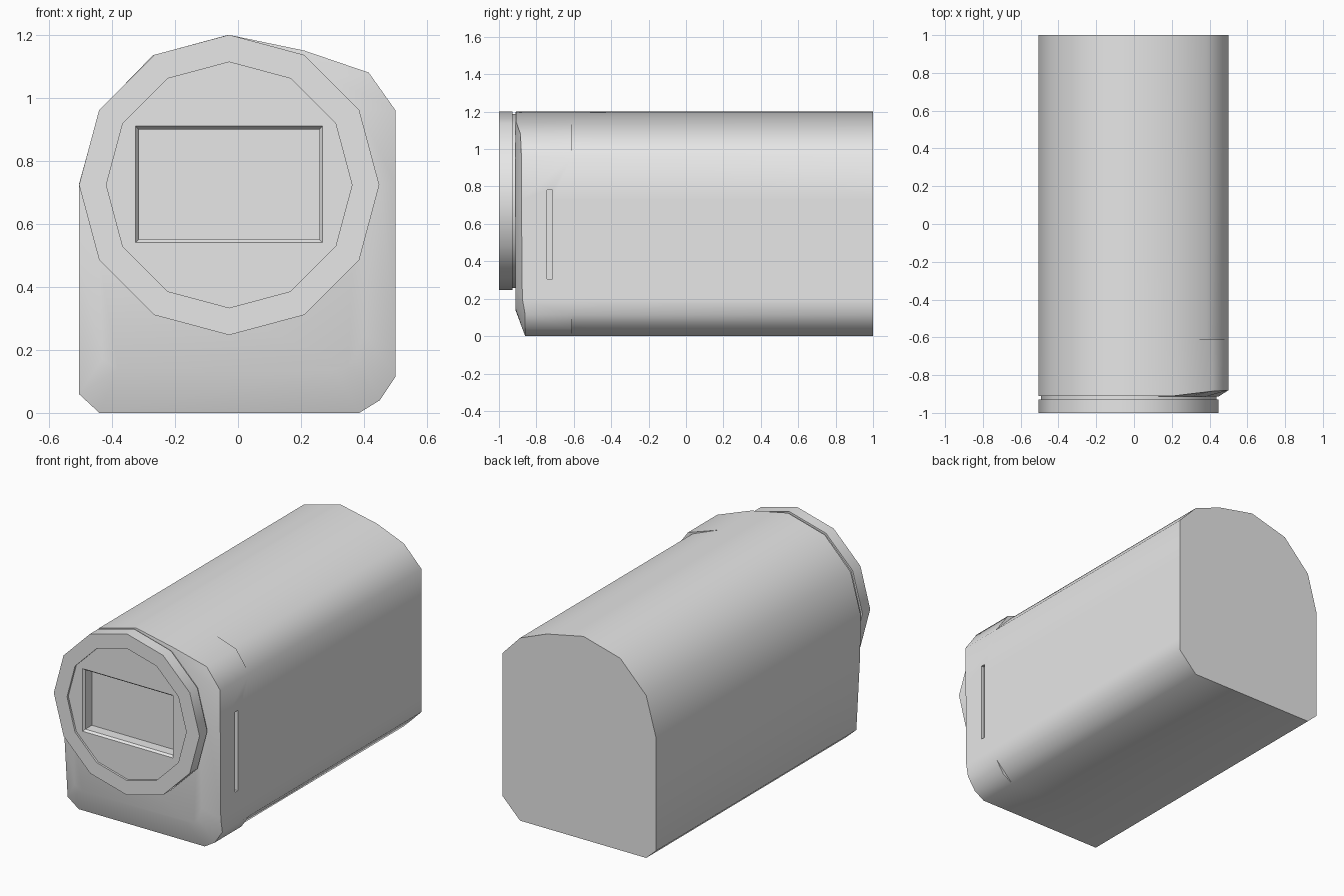
import bpy, bmesh, math
from mathutils import Vector

cube = bpy.data.objects.get("Cube")
if cube:
    bpy.data.objects.remove(cube, do_unlink=True)

grey = bpy.data.materials.new("light_grey")
grey.use_nodes = True
grey.diffuse_color = (0.8, 0.8, 0.8, 1)
grey.node_tree.nodes["Principled BSDF"].inputs["Base Color"].default_value = (0.8, 0.8, 0.8, 1)


def loft(name, rings):
    """Closed solid through rings of equal point count."""
    bm = bmesh.new()
    loops = [[bm.verts.new(p) for p in ring] for ring in rings]
    n = len(loops[0])
    for a, b in zip(loops, loops[1:]):
        for i in range(n):
            j = (i + 1) % n
            bm.faces.new((a[i], a[j], b[j], b[i]))
    bm.faces.new(loops[0])
    bm.faces.new(loops[-1])
    bmesh.ops.remove_doubles(bm, verts=bm.verts, dist=0.0005)
    bmesh.ops.recalc_face_normals(bm, faces=bm.faces)
    mesh = bpy.data.meshes.new(name)
    bm.to_mesh(mesh)
    bm.free()
    mesh.materials.append(grey)
    obj = bpy.data.objects.new(name, mesh)
    bpy.context.collection.objects.link(obj)
    return obj


def activate(obj):
    bpy.ops.object.select_all(action='DESELECT')
    obj.select_set(True)
    bpy.context.view_layer.objects.active = obj


def carve(obj, cutter):
    mod = obj.modifiers.new("recess", 'BOOLEAN')
    mod.operation = 'DIFFERENCE'
    mod.solver = 'EXACT'
    mod.object = cutter
    activate(obj)
    bpy.ops.object.modifier_apply(modifier=mod.name)
    bpy.data.objects.remove(cutter, do_unlink=True)


def smooth(obj, degrees):
    activate(obj)
    bpy.ops.object.shade_smooth_by_angle(angle=math.radians(degrees))


# Body: front outline (x, y, z) paired with the flat front panel outline (x, z)
outline = [
    ((-.03, -.91, 1.2), (-.03, 1.18)), ((.21, -.91, 1.15), (.2, 1.13)),
    ((.415, -.885, 1.08), (.3, 1.06)), ((.5, -.88, .96), (.385, .96)),
    ((.5, -.88, .725), (.45, .725)), ((.5, -.875, .2), (.4, .25)),
    ((.5, -.86, .115), (.38, .18)), ((.45, -.86, .04), (.35, .15)),
    ((.385, -.86, 0), (.3, .14)), ((-.44, -.86, 0), (-.38, .14)),
    ((-.505, -.87, .06), (-.43, .17)), ((-.505, -.905, .485), (-.44, .485)),
    ((-.505, -.91, .725), (-.49, .725)), ((-.44, -.91, .96), (-.43, .95)),
    ((-.27, -.91, 1.135), (-.26, 1.12))]
front = [Vector(p) for p, _ in outline]
panel = [(x, -.912, z) for _, (x, z) in outline]
step = [(p.x, -.61, p.z) for p in front]
rear = list(step)
rear[2] = (.385, -.61, 1.08)     # flatter corners behind the front section
rear[7] = (.4425, -.61, .0575)
back = [(x, 1, z) for x, _, z in rear]
body = loft("body", [panel, front, step, rear, back])


# Side slot
def side_rect(x):
    return [(x, y, z) for y, z in ((-.742, .305), (-.715, .305), (-.715, .78), (-.742, .78))]


carve(body, loft("slot_cutter", [side_rect(.48), side_rect(.55)]))
smooth(body, 50)


# Front ring with neck and sunken face
def circle(radius, y):
    return [(-.028 + radius * math.cos(math.tau * i / 12), y,
             .7235 + radius * math.sin(math.tau * i / 12)) for i in range(12)]


ring = loft("front_ring", [circle(.465, -.88), circle(.465, -.928), circle(.4765, -.928),
                           circle(.4765, -1), circle(.39, -1), circle(.39, -.988)])


# Display recess with a bevelled lip
def window(inset, y):
    x0, x1, z0, z1 = -.325 + inset, .268 - inset, .54 + inset, .91 - inset
    return [(x0, y, z0), (x1, y, z0), (x1, y, z1), (x0, y, z1)]


carve(ring, loft("window_cutter", [window(0, -1.02), window(0, -.988),
                                   window(.01, -.975), window(.01, -.915)]))
smooth(ring, 35)
